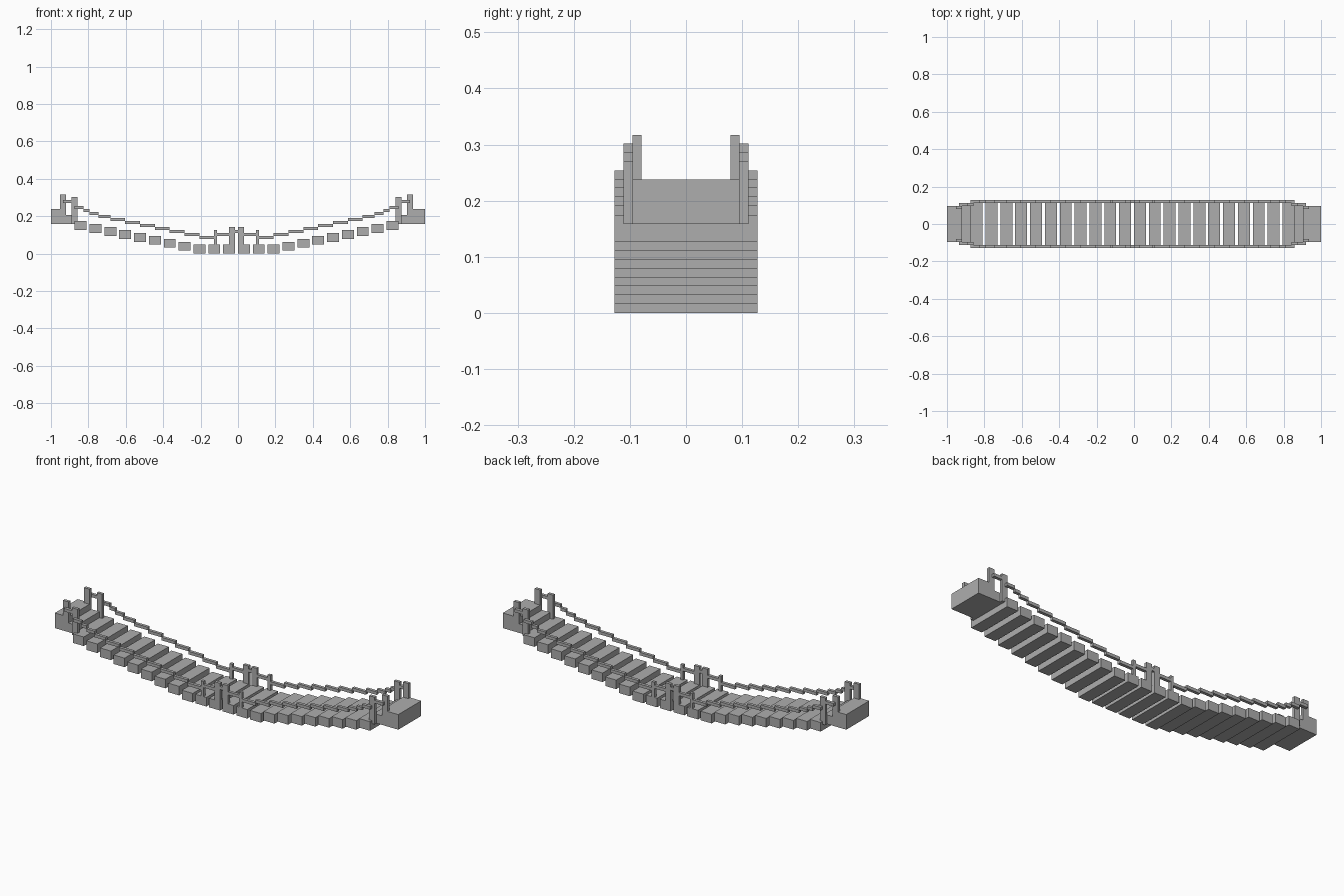
import bpy, bmesh
from mathutils import Vector, Matrix

if "Cube" in bpy.data.objects:
    bpy.data.objects.remove(bpy.data.objects["Cube"])

U = 1 / 63        # block grid size
MID = -0.5        # middle of the span, in grid units

grey = bpy.data.materials.new("plain_grey")
grey.use_nodes = True
grey.diffuse_color = (0.42, 0.42, 0.42, 1)
grey.node_tree.nodes["Principled BSDF"].inputs["Base Color"].default_value = (0.42, 0.42, 0.42, 1)


def build(name, boxes):
    """Make one object out of boxes given as (x0, x1, y0, y1, z0, z1) in grid units."""
    bm = bmesh.new()
    for x0, x1, y0, y1, z0, z1 in boxes:
        centre = Vector((x0 + x1, y0 + y1, z0 + z1)) * U / 2
        size = Vector((x1 - x0, y1 - y0, z1 - z0)) * U
        bmesh.ops.create_cube(bm, size=1, matrix=Matrix.LocRotScale(centre, None, size))
    mesh = bpy.data.meshes.new(name)
    bm.to_mesh(mesh)
    bm.free()
    mesh.materials.append(grey)
    obj = bpy.data.objects.new(name, mesh)
    bpy.context.collection.objects.link(obj)


def both_ends(a, b):
    """Spans at distance a..b from the middle, on the left and on the right."""
    return [(MID + a, MID + b), (MID - b, MID - a)]


def four_way(a, b, y0, y1, z0, z1):
    """Repeat a box at both ends and on both sides."""
    return [(x0, x1, *ys, z0, z1) for x0, x1 in both_ends(a, b)
            for ys in ((y0, y1), (-y1, -y0))]


# Sagging deck of separate planks
for i in range(-11, 11):
    z = max(0, abs(i + 0.5) - 2.5)
    build(f"plank_{i + 12}", [(5 * i, 5 * i + 4, -8, 8, z, z + 3)])

# End blocks with a lower step toward the deck
build("right_end_block", [(-63, -58, -6, 6, 10, 15)])
build("left_end_block", [(57, 63, -6, 6, 10, 15)])
build("end_steps", [(x0, x1, -6, 6, 10, 13) for x0, x1 in both_ends(54.5, 57.5)])

# Posts at the ends and in the middle
build("outer_end_posts", four_way(57.5, 59.5, 5, 6, 15, 20))
build("inner_end_posts", four_way(53.5, 55.5, 6, 7, 10, 19))
build("thick_middle_posts", four_way(0.5, 2.5, 7, 8, 3, 9))
build("thin_middle_posts", four_way(6.5, 7.5, 7, 8, 3, 8))

# Stepped rope rails: each run climbs one level away from the middle
runs = [2.5, 7.5, 12.5, 17.5, 22.5, 27.5, 32.5, 37.5, 42.5, 46.5, 49.5, 51.5, 54.5]
rails = []
for k, (a, b) in enumerate(zip(runs, runs[1:])):
    z = 6 if k == 0 else k + 4
    rails += four_way(a, b, 7, 8, z, z + 1)
build("rope_rails", rails)
build("middle_rope", [(MID - 0.5, MID + 0.5, y, y + 1, 7, 8) for y in (-8, 7)])
build("end_ropes", four_way(55.5, 58.5, 6, 7, 17, 18))
